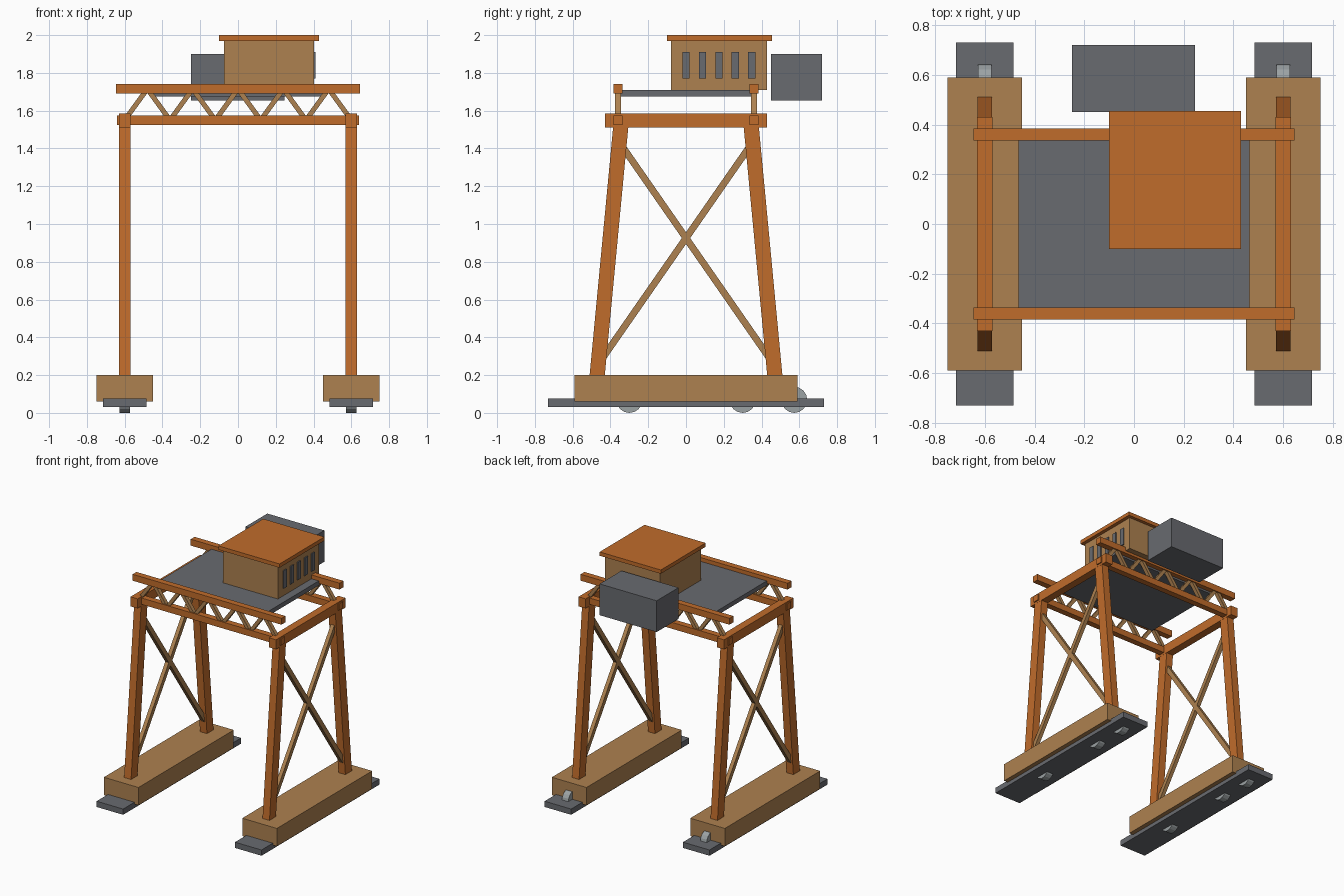
import bpy, math
from mathutils import Vector

if "Cube" in bpy.data.objects:
    bpy.data.objects.remove(bpy.data.objects["Cube"])


def material(name, rgb):
    m = bpy.data.materials.new(name)
    m.use_nodes = True
    m.diffuse_color = (*rgb, 1)
    bsdf = next(n for n in m.node_tree.nodes if n.type == "BSDF_PRINCIPLED")
    bsdf.inputs["Base Color"].default_value = (*rgb, 1)
    return m


orange = material("orange paint", (0.53, 0.15, 0.024))
tan = material("tan paint", (0.42, 0.22, 0.08))
grey = material("dark grey steel", (0.14, 0.145, 0.16))
silver = material("pale steel", (0.33, 0.36, 0.37))


def box(name, mat, x, y, z):
    """Box from (low, high) ranges on each axis."""
    bpy.ops.mesh.primitive_cube_add(size=1)
    o = bpy.context.object
    o.name = name
    for v in o.data.vertices:
        v.co = [a + (b - a) * (c + 0.5) for (a, b), c in zip((x, y, z), v.co)]
    o.data.materials.append(mat)
    return o


def around(c, half):
    return (c - half, c + half)


def strut(name, mat, start, end, side, width):
    """Square-ended bar between two points; side is its fixed horizontal axis and thickness."""
    a, b = Vector(start), Vector(end)
    axis, thick = side
    d = (b - a).normalized()
    u = Vector(axis)
    w = d.cross(u)
    o = box(name, mat, (-.5, .5), (-.5, .5), (-.5, .5))
    for v in o.data.vertices:
        c = v.co.copy()
        v.co = (a + b) / 2 + u * c.x * thick + w * c.y * width + d * c.z * (b - a).length
    if u.dot(w.cross(d)) < 0:
        o.data.flip_normals()
    return o


X, Y = (1, 0, 0), (0, 1, 0)

for s, label in ((-1, "right"), (1, "left")):
    cx = 0.6 * s
    # Travelling base with rail skid and wheels
    box(label + "_base", tan, around(cx, 0.15), (-0.59, 0.59), (0.06, 0.2))
    box(label + "_skid", grey, around(cx, 0.115), (-0.73, 0.73), (0.03, 0.075))
    for i, y in enumerate((-0.3, 0.3, 0.573)):
        bpy.ops.mesh.primitive_cylinder_add(vertices=16, radius=0.069, depth=0.055,
                                            location=(cx, y, 0.069), rotation=(0, math.pi / 2, 0))
        o = bpy.context.object
        o.name = f"{label}_wheel_{i + 1}"
        o.data.materials.append(silver)

    # Leaning legs and crossed braces
    for t, end in ((-1, "front"), (1, "back")):
        strut(f"{label}_{end}_leg", orange, (cx, 0.472 * t, 0.18), (cx, 0.343 * t, 1.54), (X, 0.06), 0.08)
        strut(f"{label}_{end}_brace", tan, (cx, 0.435 * t, 0.3), (cx, -0.33 * t, 1.4), (X, 0.03), 0.036)

    # Beam over the legs
    box(label + "_head_beam", orange, around(cx, 0.031), (-0.43, 0.43), (1.51, 1.585))

# Front and back trusses
for s, label in ((-1, "front"), (1, "back")):
    cy = 0.36 * s
    box(label + "_lower_chord", orange, (-0.64, 0.64), around(cy, 0.024), (1.525, 1.575))
    box(label + "_upper_chord", orange, (-0.645, 0.645), around(cy, 0.024), (1.69, 1.74))
    for i in range(10):
        x = -0.6 + 0.12 * i
        z0, z1 = (1.55, 1.715) if i % 2 == 0 else (1.715, 1.55)
        strut(f"{label}_truss_diagonal_{i + 1}", tan, (x, cy, z0), (x + 0.12, cy, z1), (Y, 0.03), 0.026)

# Deck and machinery
box("deck", grey, (-0.465, 0.465), (-0.345, 0.345), (1.675, 1.71))
box("counterweight", grey, (-0.25, 0.245), (0.45, 0.72), (1.655, 1.9))

# Cabin
box("cabin", tan, (-0.075, 0.402), (-0.08, 0.43), (1.71, 1.975))
box("cabin_roof", orange, (-0.1, 0.43), (-0.1, 0.455), (1.97, 2.0))
for i in range(5):
    box(f"cabin_window_{i + 1}", grey, (0.401, 0.41), around(0.087 * i, 0.019), (1.77, 1.91))
